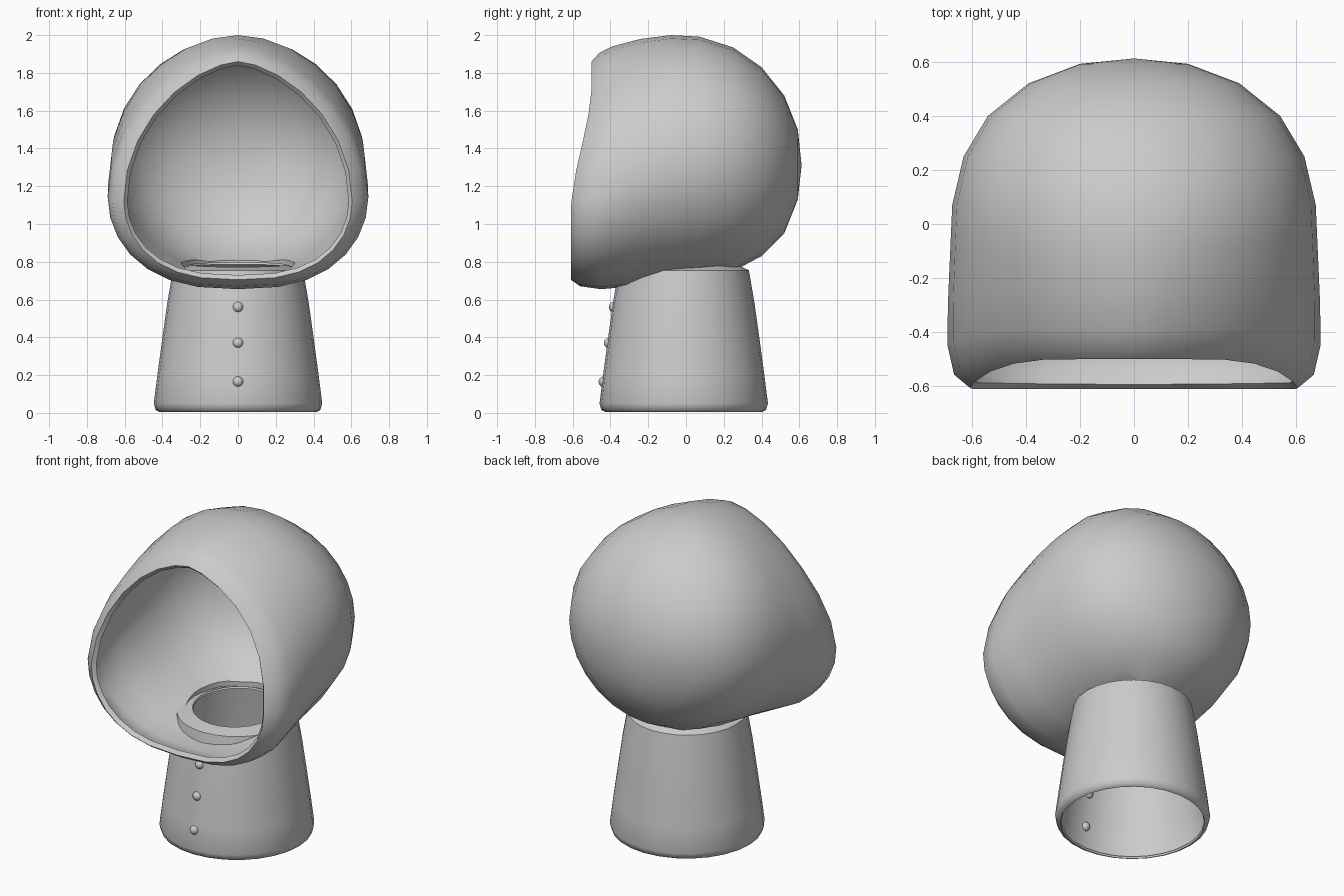
import bpy, bmesh, math

if "Cube" in bpy.data.objects:
    bpy.data.objects.remove(bpy.data.objects["Cube"])


def make_object(name, bm):
    bmesh.ops.recalc_face_normals(bm, faces=bm.faces)
    mesh = bpy.data.meshes.new(name)
    bm.to_mesh(mesh)
    bm.free()
    ob = bpy.data.objects.new(name, mesh)
    bpy.context.collection.objects.link(ob)
    return ob


def finish(ob, angle=40):
    # apply modifiers, then smooth shading with sharp rims
    bpy.ops.object.select_all(action='DESELECT')
    bpy.context.view_layer.objects.active = ob
    ob.select_set(True)
    bpy.ops.object.convert(target='MESH')
    bpy.ops.object.shade_smooth_by_angle(angle=math.radians(angle))


def solidify(ob, thickness):
    m = ob.modifiers.new("thickness", 'SOLIDIFY')
    m.thickness = thickness
    m.offset = -1


def bridge(bm, rings):
    for a, b in zip(rings, rings[1:]):
        n = len(a)
        for i in range(n):
            j = (i + 1) % n
            bm.faces.new((a[i], a[j], b[j], b[i]))


# Hood: egg-shaped sections from the back pole to the open front
# (y at top, y at bottom, top z, bottom z, half width, front-ness)
SECTIONS = [
    (0.592, 0.592, 1.50, 1.13, 0.20, 0),
    (0.52, 0.52, 1.68, 0.95, 0.39, 0),
    (0.40, 0.40, 1.83, 0.83, 0.54, 0),
    (0.25, 0.25, 1.935, 0.75, 0.63, 0),
    (0.07, 0.07, 1.992, 0.71, 0.672, 0.1),
    (-0.08, -0.12, 2.0, 0.69, 0.68, 0.3),
    (-0.24, -0.30, 1.98, 0.668, 0.688, 0.6),
    (-0.39, -0.45, 1.94, 0.655, 0.69, 0.9),
    (-0.46, -0.56, 1.905, 0.67, 0.665, 1),
    (-0.50, -0.61, 1.86, 0.705, 0.605, 1),
]
SIDES = 28
bm = bmesh.new()
rings = []
for y_top, y_bot, top, bot, width, f in SECTIONS:
    mid = 1.34 - 0.22 * f
    ring = []
    for k in range(SIDES):
        a = 2 * math.pi * k / SIDES
        s, c = math.sin(a), math.cos(a)
        power = 1 + 0.25 * f if c > 0 else 1 - 0.25 * f
        x = math.copysign(abs(s) ** power, s) * width if abs(s) > 1e-6 else 0
        z = mid + c * ((top - mid) if c > 0 else (mid - bot))
        t = min(1, max(0, (1.75 - z) / 0.7))
        t = t * t * (3 - 2 * t)
        ring.append(bm.verts.new((x, y_top + (y_bot - y_top) * t, z)))
    rings.append(ring)
bridge(bm, rings)
pole = bm.verts.new((0, 0.612, 1.31))
for i in range(SIDES):
    bm.faces.new((pole, rings[0][i], rings[0][(i + 1) % SIDES]))
hood = make_object("hood", bm)
solidify(hood, 0.03)

# Neck hole through the hood floor
bpy.ops.mesh.primitive_cylinder_add(vertices=32, radius=0.30, depth=0.5,
                                    location=(0, -0.01, 0.65))
cutter = bpy.context.object
cutter.name = "neck_cutter"
cutter.hide_render = True
cut = hood.modifiers.new("neck_hole", 'BOOLEAN')
cut.operation = 'DIFFERENCE'
cut.object = cutter
finish(hood)
bpy.data.objects.remove(cutter)

# Body: hollow tapered tube with a rounded hem and inward collar
PROFILE = [(0.415, 0.005), (0.436, 0.015), (0.446, 0.05), (0.427, 0.2),
           (0.40, 0.4), (0.375, 0.58), (0.345, 0.755), (0.255, 0.785)]
bm = bmesh.new()
n = 28
rings = []
for r, z in PROFILE:
    ring = []
    for k in range(n):
        a = 2 * math.pi * k / n
        tilt = 0.05 * r * math.sin(a) if z > 0.76 else 0
        ring.append(bm.verts.new((r * math.cos(a), -0.012 + r * math.sin(a), z + tilt)))
    rings.append(ring)
bridge(bm, rings)
body = make_object("body", bm)
solidify(body, 0.012)
finish(body, 50)

# Buttons down the front
for i, z in enumerate((0.165, 0.37, 0.56)):
    r = 0.446 - (z - 0.05) * 0.137
    bpy.ops.mesh.primitive_uv_sphere_add(segments=14, ring_count=8, radius=0.028,
                                         location=(0, -0.012 - r + 0.007, z))
    bpy.context.object.name = f"button_{i + 1}"
    bpy.ops.object.shade_smooth()
